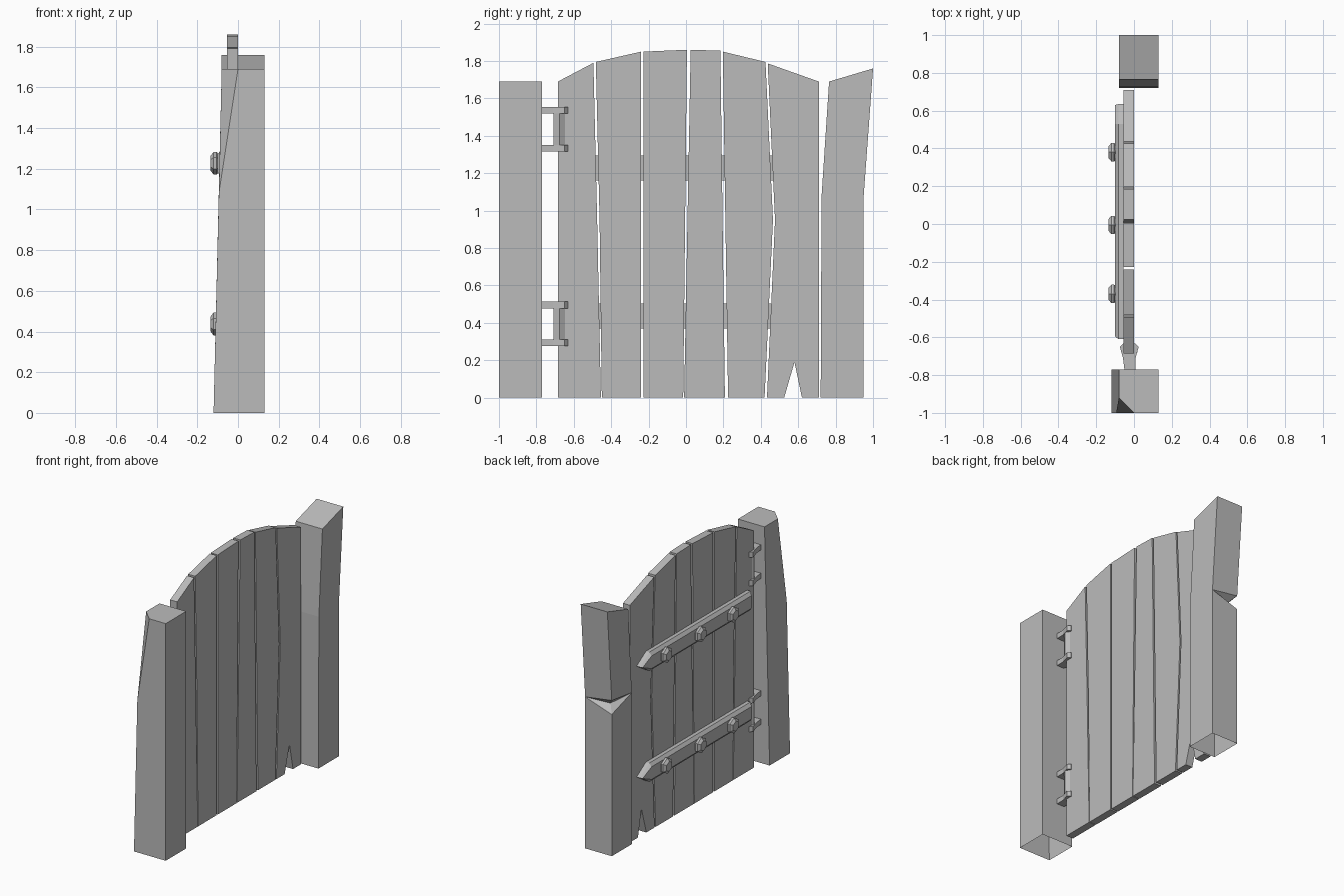
import bpy, bmesh, math

if "Cube" in bpy.data.objects:
    bpy.data.objects.remove(bpy.data.objects["Cube"])

grey = bpy.data.materials.new("plain_grey")
grey.diffuse_color = (0.5, 0.5, 0.5, 1)
grey.use_nodes = True
grey.node_tree.nodes["Principled BSDF"].inputs["Base Color"].default_value = grey.diffuse_color


def make(name, verts, faces):
    me = bpy.data.meshes.new(name)
    bm = bmesh.new()
    vs = [bm.verts.new(v) for v in verts]
    for f in faces:
        bm.faces.new([vs[i] for i in f])
    bmesh.ops.recalc_face_normals(bm, faces=bm.faces[:])
    bm.to_mesh(me)
    bm.free()
    me.materials.append(grey)
    ob = bpy.data.objects.new(name, me)
    bpy.context.collection.objects.link(ob)
    return ob


def loft(name, rings):
    """Skin a stack of rings with equal point counts, capped at both ends."""
    n = len(rings[0])
    verts = [p for r in rings for p in r]
    faces = [list(range(n)), list(range(len(verts) - n, len(verts)))]
    for k in range(len(rings) - 1):
        for i in range(n):
            j = (i + 1) % n
            faces.append([k * n + i, k * n + j, (k + 1) * n + j, (k + 1) * n + i])
    return make(name, verts, faces)


def slab_x(name, outline, x0, x1):
    return loft(name, [[(x, y, z) for y, z in outline] for x in (x0, x1)])


# Gate planks with uneven edges (y, z outlines)
planks = [
    [(-.685, 0), (-.455, 0), (-.475, .95), (-.495, 1.79), (-.685, 1.69)],
    [(-.45, 0), (-.24, 0), (-.24, 1.85), (-.482, 1.795), (-.462, .95)],
    [(-.228, 0), (-.015, 0), (.005, 1.86), (-.228, 1.85)],
    [(-.01, 0), (.208, 0), (.184, 1.855), (.025, 1.86)],
    [(.225, 0), (.42, 0), (.465, .95), (.425, 1.795), (.197, 1.85)],
    [(.433, 0), (.525, 0), (.58, .19), (.62, 0), (.71, 0), (.71, 1.69),
     (.437, 1.787), (.476, .95)],
]
for i, o in enumerate(planks):
    slab_x(f"plank_{i + 1}", o, -.055, 0)

# Left post: tapered, with a split-off outer corner, open underneath
make("left_post", [
    (-.12, -1, 0), (.13, -1, 0), (.13, -.77, 0), (-.12, -.77, 0),
    (-.094, -1, 1.08),
    (0, -1, 1.69), (.13, -1, 1.69), (.13, -.77, 1.69), (-.08, -.77, 1.69), (-.08, -.92, 1.69)],
    [(0, 1, 6, 5, 4), (1, 2, 7, 6), (2, 3, 8, 7), (3, 0, 4, 9, 8), (4, 5, 9), (5, 6, 7, 8, 9)])

# Right post: bent, with a crack in its back corner, open underneath
make("right_post", [
    (-.08, .72, 0), (.13, .72, 0), (.13, .95, 0), (-.08, .95, 0),
    (-.08, .725, 1.08), (.13, .725, 1.08), (.13, .95, 1.08),
    (-.08, .95, 1.01), (-.035, .90, 1.06), (-.08, .95, 1.11),
    (-.08, .765, 1.69), (.13, .765, 1.69), (.13, 1, 1.76), (-.08, 1, 1.76)],
    [(0, 1, 5, 4), (1, 2, 6, 5), (2, 3, 7, 6), (3, 0, 4, 7),
     (4, 7, 8), (7, 6, 8), (4, 8, 9), (8, 6, 9),
     (4, 5, 11, 10), (5, 6, 12, 11), (6, 9, 13, 12), (9, 4, 10, 13), (10, 11, 12, 13)])


def strap_ring(x, y0, h, tip, c):
    return [(x, y0, c - h), (x, .53, c - h), (x, tip, c), (x, .53, c + h), (x, y0, c + h)]


# Pointed straps and their hexagonal bolts on the back
for s, c in (("lower", .437), ("upper", 1.227)):
    loft(s + "_strap", [strap_ring(-.055, -.61, .067, .635, c),
                        strap_ring(-.082, -.61, .067, .635, c),
                        strap_ring(-.10, -.595, .045, .63, c)])
    for i, y in enumerate((-.37, -.005, .38)):
        loft(f"{s}_bolt_{i + 1}", [
            [(x, y + r * math.sin(a * math.pi / 3), c + r * math.cos(a * math.pi / 3))
             for a in range(6)]
            for x, r in ((-.09, .042), (-.105, .056), (-.12, .056), (-.135, .036))])

# Hinges: two bracket arms and a hexagonal pin each
arm = [(-.05, -.775), (.008, -.775), (.008, -.71), (.025, -.65), (.005, -.632),
       (-.055, -.632), (-.075, -.65), (-.058, -.71)]
for s, z0 in (("lower", .275), ("upper", 1.315)):
    for p, z in (("bottom", z0), ("top", z0 + .203)):
        loft(f"{s}_hinge_{p}_arm", [[(x, y, h) for x, y in arm] for h in (z, z + .037)])
    loft(s + "_hinge_pin", [
        [(-.022 + .042 * math.cos(a * math.pi / 3), -.677 + .037 * math.sin(a * math.pi / 3), h)
         for a in range(6)] for h in (z0 + .037, z0 + .203)])
